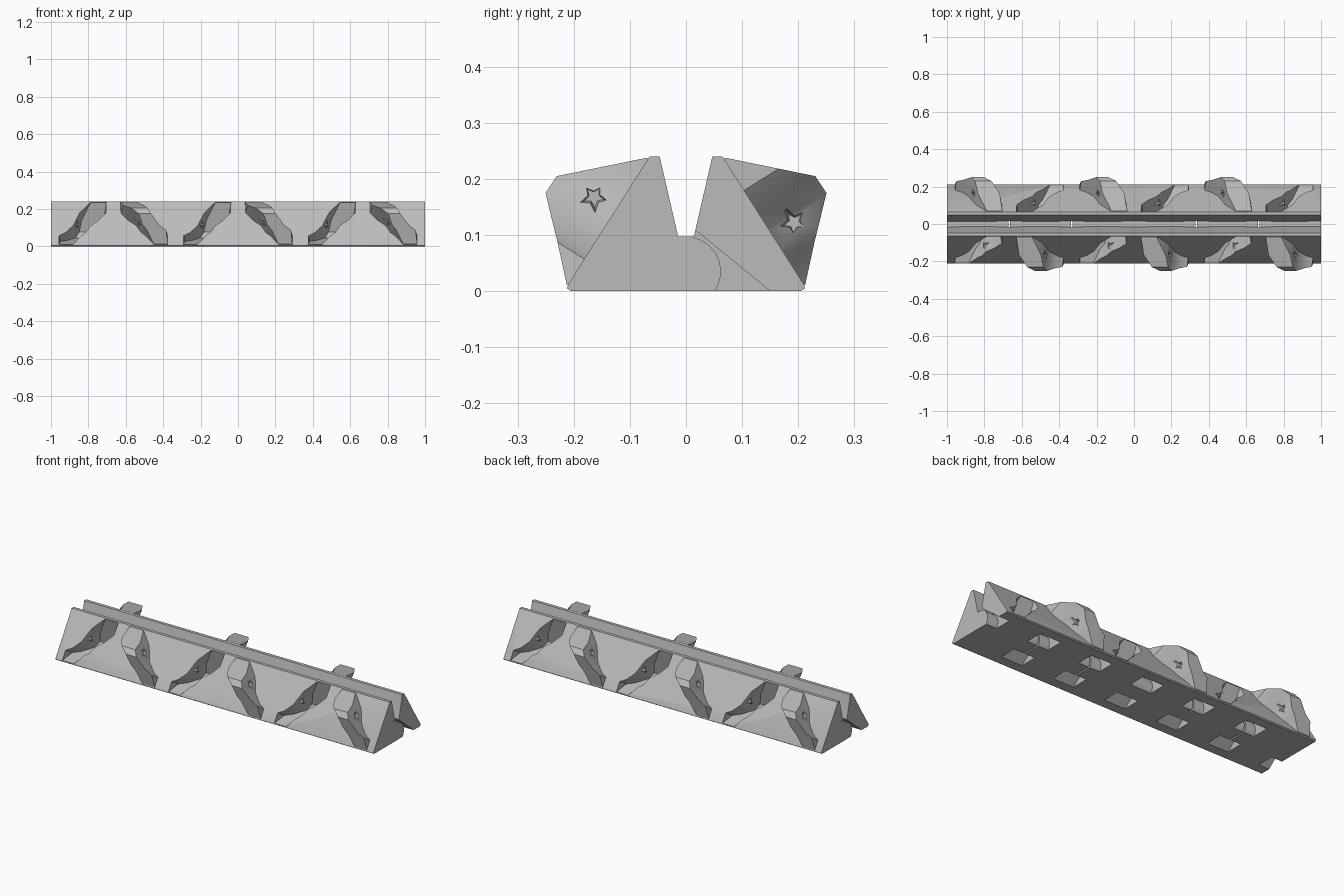
import bpy, bmesh, math

if "Cube" in bpy.data.objects:
    bpy.data.objects.remove(bpy.data.objects["Cube"])

grey = bpy.data.materials.new("plain grey")
grey.use_nodes = True
grey.diffuse_color = (0.5, 0.5, 0.5, 1)
grey.node_tree.nodes["Principled BSDF"].inputs["Base Color"].default_value = (0.5, 0.5, 0.5, 1)


def loft(bm, rings):
    """Closed solid through rings of equal point count."""
    rows = [[bm.verts.new(p) for p in r] for r in rings]
    n = len(rows[0])
    for a, b in zip(rows, rows[1:]):
        for i in range(n):
            j = (i + 1) % n
            bm.faces.new((a[i], a[j], b[j], b[i]))
    bm.faces.new(rows[0][::-1])
    bm.faces.new(rows[-1])


def extrude_x(bm, profile, x0, x1):
    loft(bm, [[(x, y, z) for y, z in profile] for x in (x0, x1)])


def make(name, bm):
    bmesh.ops.recalc_face_normals(bm, faces=bm.faces)
    me = bpy.data.meshes.new(name)
    bm.to_mesh(me)
    bm.free()
    me.materials.append(grey)
    ob = bpy.data.objects.new(name, me)
    bpy.context.collection.objects.link(ob)
    return ob


def cut(ob, cutter):
    cutter.hide_render = True
    mod = ob.modifiers.new("cut", "BOOLEAN")
    mod.operation, mod.solver, mod.object = "DIFFERENCE", "EXACT", cutter
    bpy.context.view_layer.objects.active = ob
    bpy.ops.object.modifier_apply(modifier=mod.name)
    bpy.data.objects.remove(cutter)


def on_slope(side, centre, u, v, w):
    """u along the bar, v up the sloping face, w out of the face."""
    return (centre - side * u,
            side * (0.21 - 0.533 * v + 0.846 * w),
            0.01 + 0.846 * v + 0.533 * w)


# Key stations up the slope: v, left u, right u, height
STATIONS = [(0.0, 0.05, 0.125, 0.003), (0.055, 0.005, 0.125, 0.057),
            (0.075, -0.02, 0.09, 0.078), (0.118, -0.045, 0.05, 0.122),
            (0.154, -0.09, 0.035, 0.121), (0.2, -0.128, 0.015, 0.073),
            (0.267, -0.13, -0.045, 0.003)]


def key_shape(bm, side, centre, sign):
    """sign 1 is a raised key, -1 the mirrored socket."""
    rings = []
    for v, left, right, h in STATIONS:
        mid, half = (left + right) / 2, (right - left) / 2
        top = half * (1 - 2.5 * h)
        pts = ((mid - half, -0.01), (mid + half, -0.01), (mid + top, h), (mid - top, h))
        rings.append([on_slope(side, centre, u * sign, v, w * sign) for u, w in pts])
    loft(bm, rings)


def stars(bm, side, centre, sign, depth):
    """Five-pointed tapered detents on both flanks of a key or socket."""
    for wall, v0, out in ((-0.042, 0.104, -1), (0.035, 0.158, 1)):
        rings = []
        for u, scale in ((wall + out * 0.014, 1.1), (wall - out * depth, 0.6)):
            ring = []
            for i in range(10):
                r = scale * (0.03 if i % 2 == 0 else 0.015)
                a = math.pi * i / 5
                ring.append(on_slope(side, centre, u * sign, v0 + r * math.cos(a),
                                     (0.045 + r * math.sin(a)) * sign))
            rings.append(ring)
        loft(bm, rings)


# Main body: two wedges around a narrow slot
half = [(0.205, 0), (0.212, 0.005), (0.21, 0.012), (0.065, 0.24), (0.047, 0.24), (0.014, 0.097)]
bm = bmesh.new()
extrude_x(bm, half + [(-y, z) for y, z in reversed(half)], -1, 1)
body = make("wedge_body", bm)

# Hinge pockets beside the rounded knuckles
knuckle = [(0.062 * math.sin(a), 0.035 + 0.062 * math.cos(a))
           for a in [math.radians(12 + i * 11) for i in range(11)]]
pocket = [(0.014, 0.111)] + knuckle + [(0.04, -0.01), (0.162, -0.01)]
bm = bmesh.new()
for side in (-1, 1):
    prof = [(side * y, z) for y, z in pocket]
    for k in range(-2, 3):
        extrude_x(bm, prof, k / 3 - 0.067, k / 3 + 0.067)
    extrude_x(bm, prof, side * 0.933, side * 1.01)
cut(body, make("hinge_pocket_cutter", bm))

# Thin gaps between knuckles
bm = bmesh.new()
for k in (-2, -1, 1, 2):
    gap = [(-0.066, -0.02), (0.066, -0.02), (0.066, 0.07), (0.014, 0.105), (-0.014, 0.105), (-0.066, 0.07)]
    extrude_x(bm, gap, k / 3 - 0.004, k / 3 + 0.004)
cut(body, make("knuckle_gap_cutter", bm))

# Alternating sockets and keys along each slope
sockets, keys, dimples, bumps = (bmesh.new() for _ in range(4))
for side in (-1, 1):
    for i in range(3):
        socket_x = side * (0.8333 - 2 * i / 3)
        key_x = side * (0.5 - 2 * i / 3)
        key_shape(sockets, side, socket_x, -1)
        stars(bumps, side, socket_x, -1, 0.014)
        key_shape(keys, side, key_x, 1)
        stars(dimples, side, key_x, 1, 0.022)
cut(body, make("socket_cutter", sockets))
key_ob = make("locking_keys", keys)
cut(key_ob, make("dimple_cutter", dimples))
bump_ob = make("socket_star_bumps", bumps)

# Smooth the round knuckles, keep hard edges
bpy.ops.object.select_all(action="DESELECT")
for ob in (body, key_ob):
    ob.select_set(True)
    bpy.context.view_layer.objects.active = ob
bpy.ops.object.shade_smooth_by_angle(angle=math.radians(25))
